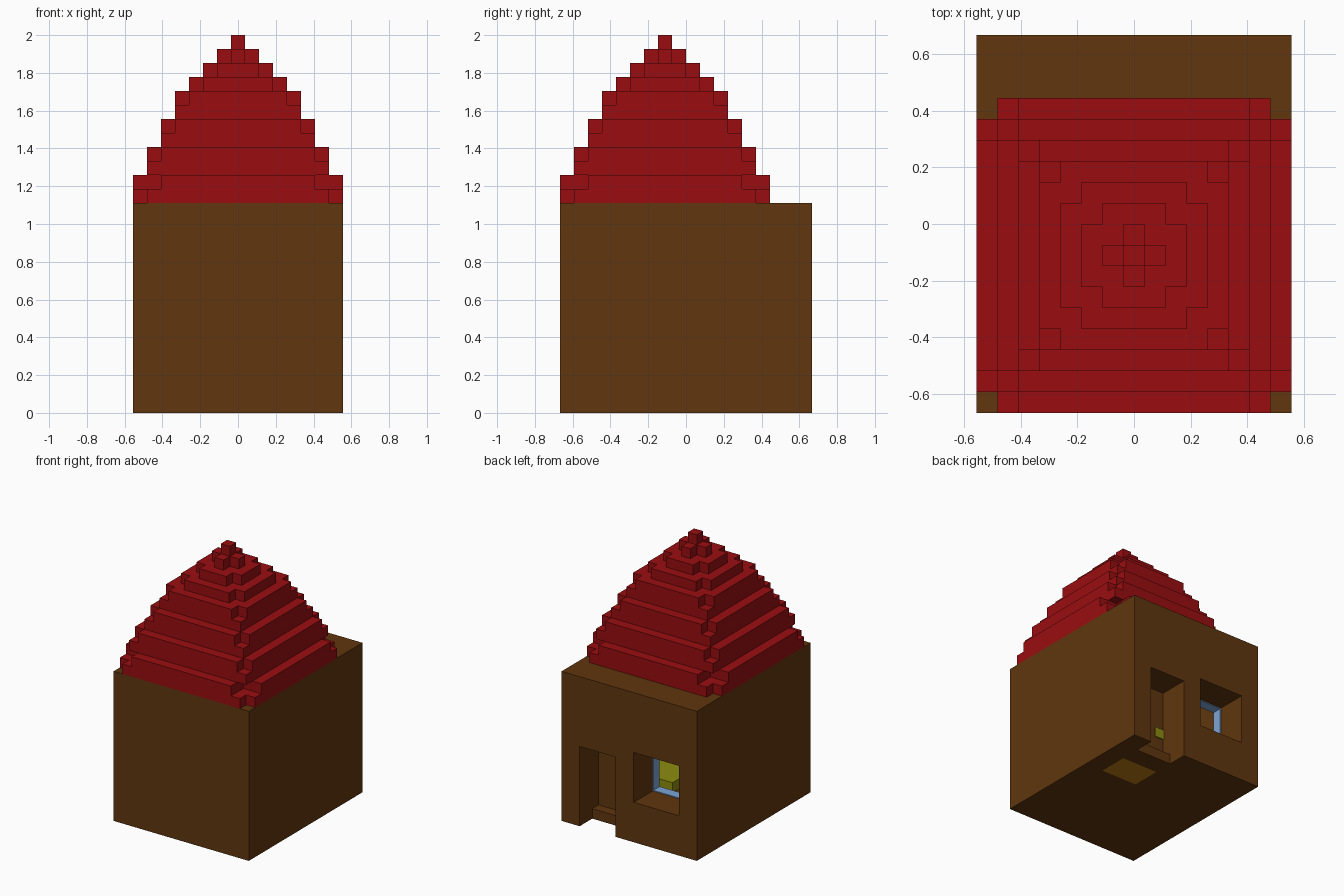
import bpy
import bmesh

cube = bpy.data.objects.get("Cube")
if cube:
    bpy.data.objects.remove(cube, do_unlink=True)

V = 2 / 27            # edge length of one block
ROOF_Y = -1.5         # roof centre, in blocks


def material(name, rgb):
    m = bpy.data.materials.new(name)
    m.use_nodes = True
    m.diffuse_color = (*rgb, 1)
    bsdf = next(n for n in m.node_tree.nodes if n.type == 'BSDF_PRINCIPLED')
    bsdf.inputs["Base Color"].default_value = (*rgb, 1)
    return m


BROWN = material("brown_wood", (0.117, 0.037, 0.0045))
RED = material("red_roof", (0.32, 0.004, 0.005))
YELLOW = material("yellow", (0.262, 0.262, 0.005))
BLUE = material("pale_blue", (0.205, 0.376, 0.68))
ORANGE = material("dark_orange", (0.48, 0.19, 0.008))


def prism(name, outline, z0, z1, mat):
    """Extrude an outline given in blocks from z0 to z1."""
    bm = bmesh.new()
    face = bm.faces.new([bm.verts.new((x * V, y * V, z0 * V)) for x, y in outline])
    ext = bmesh.ops.extrude_face_region(bm, geom=[face])["geom"]
    verts = [g for g in ext if isinstance(g, bmesh.types.BMVert)]
    bmesh.ops.translate(bm, verts=verts, vec=(0, 0, (z1 - z0) * V))
    bmesh.ops.recalc_face_normals(bm, faces=bm.faces)
    me = bpy.data.meshes.new(name)
    bm.to_mesh(me)
    bm.free()
    me.materials.append(mat)
    ob = bpy.data.objects.new(name, me)
    bpy.context.scene.collection.objects.link(ob)
    return ob


def box(name, x, y, z, mat):
    outline = [(x[0], y[0]), (x[1], y[0]), (x[1], y[1]), (x[0], y[1])]
    return prism(name, outline, z[0], z[1], mat)


def carve(target, x, y, z):
    """Cut a box out of the target and discard the cutter."""
    cutter = box("cutter", x, y, z, BROWN)
    cutter.hide_render = True
    mod = target.modifiers.new("carve", 'BOOLEAN')
    mod.operation = 'DIFFERENCE'
    mod.solver = 'EXACT'
    mod.object = cutter
    bpy.context.view_layer.objects.active = target
    bpy.ops.object.modifier_apply(modifier=mod.name)
    bpy.data.objects.remove(cutter, do_unlink=True)


# House body: hollow room, deep doorway with a step, deep window
DOOR, WINDOW = (1.5, 5.5), (-5.5, -0.5)
house = box("house_walls", (-7.5, 7.5), (-9, 9), (0, 15), BROWN)
carve(house, (-6.5, 6.5), (-8, 5), (1, 16))
carve(house, DOOR, (7, 10), (-1, 8))
carve(house, DOOR, (6, 7.5), (1, 8))
carve(house, WINDOW, (4.5, 10), (4, 9))
carve(house, DOOR, (2, 5), (-1, 2))

# Floor mat set into the floor inside the door
box("door_mat", DOOR, (2, 5), (0, 1), ORANGE)

# Door knob plate
box("door_knob", (1.5, 2.5), (5.95, 6.1), (3, 4), YELLOW)

# Blue lining around the inner edge of the window
T = 0.08
x0, x1 = WINDOW
box("window_lining_right", (x0, x0 + T), (5, 6), (4, 9), BLUE)
box("window_lining_left", (x1 - T, x1), (5, 6), (4, 9), BLUE)
box("window_lining_bottom", (x0, x1), (5, 6), (4, 4 + T), BLUE)
box("window_lining_top", (x0, x1), (5, 6), (9 - T, 9), BLUE)

# Bed inside the room
box("bed", (1.5, 6.5), (-8, 0), (1, 2), YELLOW)

# Stepped roof: half width and corner notch of each one-block layer
LAYERS = [(7.5, 1), (7.5, 2), (6.5, 0), (6.5, 1), (5.5, 0), (5.5, 1),
          (4.5, 0), (4.5, 1), (3.5, 1), (2.5, 1), (1.5, 1), (0.5, 0)]
for i, (h, cut) in enumerate(LAYERS):
    a = h - cut
    if cut:
        quarter = [(h, -a), (h, a), (a, a)]
    else:
        quarter = [(h, h)]
    outline = []
    for _ in range(4):
        outline += quarter
        quarter = [(-y, x) for x, y in quarter]
    outline = [(x, y + ROOF_Y) for x, y in outline]
    prism(f"roof_layer_{i + 1}", outline, 15 + i, 16 + i, RED)
